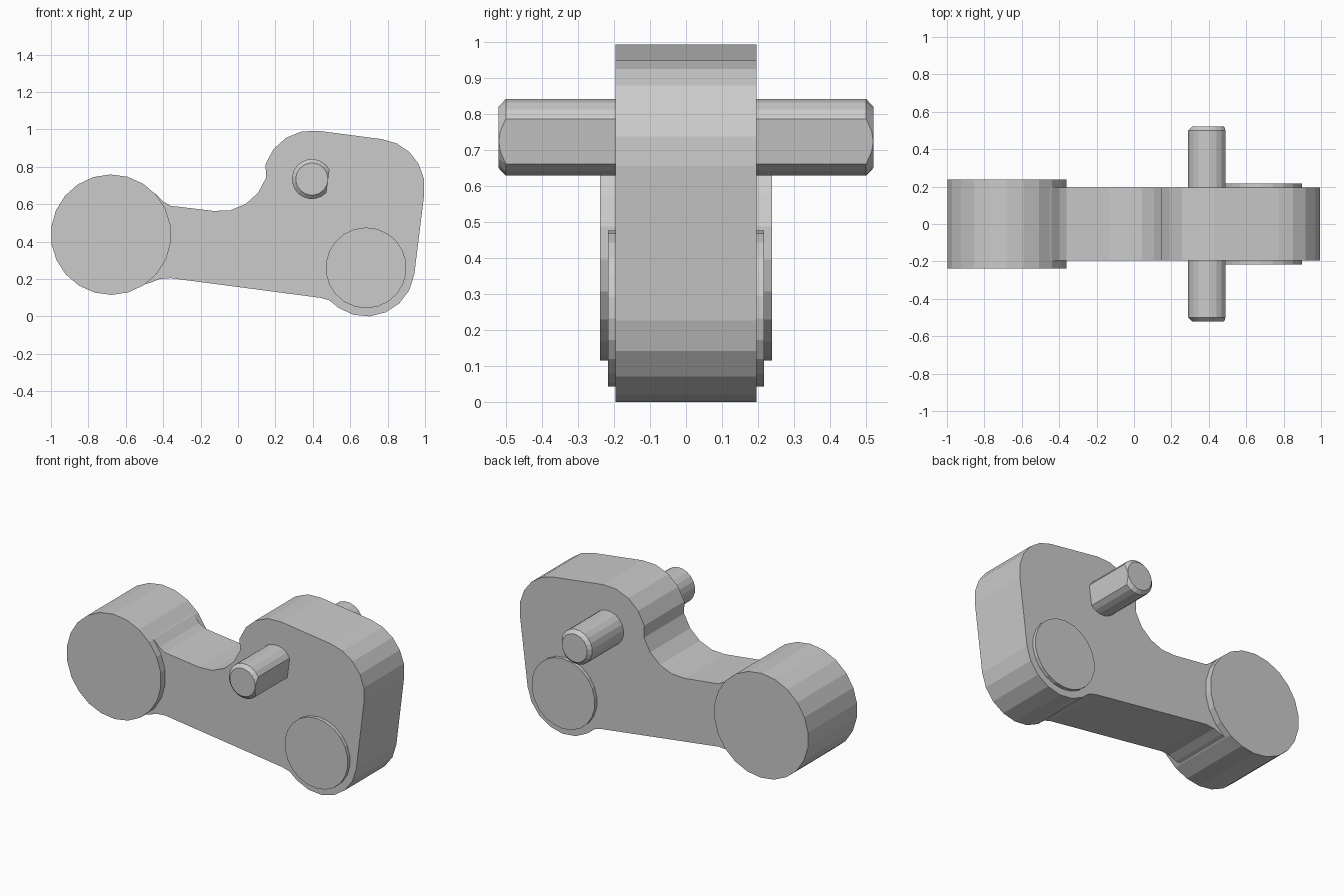
import bpy, bmesh
from math import sin, cos, radians
from mathutils import Vector

if "Cube" in bpy.data.objects:
    bpy.data.objects.remove(bpy.data.objects["Cube"])

TILT = -7.5  # whole linkage leans by this angle


def arc(cx, cz, r, a0, a1, n):
    """Points on an arc in the xz plane, angles in degrees."""
    angles = [radians(a0 + (a1 - a0) * i / n) for i in range(n + 1)]
    return [(cx + r * cos(a), cz + r * sin(a)) for a in angles]


def circle(cx, cz, r, n):
    return arc(cx, cz, r, TILT, TILT + 360, n)[:-1]


def loft(name, sections, flat=None):
    """Skin equal-length xz outlines placed at given y; optional flat cut."""
    bm = bmesh.new()
    rings = [[bm.verts.new((x, y, z)) for x, z in pts] for y, pts in sections]
    for a, b in zip(rings, rings[1:]):
        for i in range(len(a)):
            j = (i + 1) % len(a)
            bm.faces.new((a[i], a[j], b[j], b[i]))
    bm.faces.new(rings[0])
    bm.faces.new(rings[-1])
    if flat:
        point, normal = flat
        bmesh.ops.bisect_plane(bm, geom=bm.verts[:] + bm.edges[:] + bm.faces[:],
                               plane_co=point, plane_no=normal, clear_outer=True)
        bmesh.ops.holes_fill(bm, edges=[e for e in bm.edges if e.is_boundary], sides=0)
    bmesh.ops.recalc_face_normals(bm, faces=bm.faces[:])
    mesh = bpy.data.meshes.new(name)
    bm.to_mesh(mesh)
    bm.free()
    obj = bpy.data.objects.new(name, mesh)
    bpy.context.collection.objects.link(obj)
    return obj


def prism(name, pts, half):
    return loft(name, [(-half, pts), (half, pts)])


# Lever plate: rounded lobes joined by straight edges, root hidden in the boss
outline = [(-0.70, 0.60), (-0.50, 0.69), (-0.44, 0.655), (-0.40, 0.615), (-0.36, 0.592)]
outline += arc(-0.096, 0.82, 0.258, 262.5, 342, 4)      # concave neck
outline += arc(0.395, 0.735, 0.26, 162, 82.5, 4)        # lobe around pin
outline += arc(0.738, 0.69, 0.26, 82.5, TILT, 5)        # outer corner
outline += arc(0.685, 0.26, 0.26, TILT, -125, 6)        # lobe around pivot
outline += [(0.49, 0.086), (0.44, 0.10), (-0.36, 0.205), (-0.42, 0.20),
            (-0.47, 0.18), (-0.53, 0.165), (-0.70, 0.25)]
prism("lever_plate", outline, 0.195)

# Large boss and smaller pivot disc, both passing through the plate
prism("large_boss", circle(-0.679, 0.4375, 0.322, 22), 0.238)
prism("pivot_disc", circle(0.685, 0.26, 0.216, 22), 0.217)

# Cross pin with chamfered ends and one flat side
centre = Vector((0.395, 0, 0.735))
normal = Vector((cos(radians(TILT)), 0, sin(radians(TILT))))
sections = [(y, circle(centre.x, centre.z, r, 20))
            for y, r in ((-0.52, 0.086), (-0.50, 0.107), (0.50, 0.107), (0.52, 0.086))]
loft("cross_pin", sections, flat=(centre + normal * 0.0865, normal))
